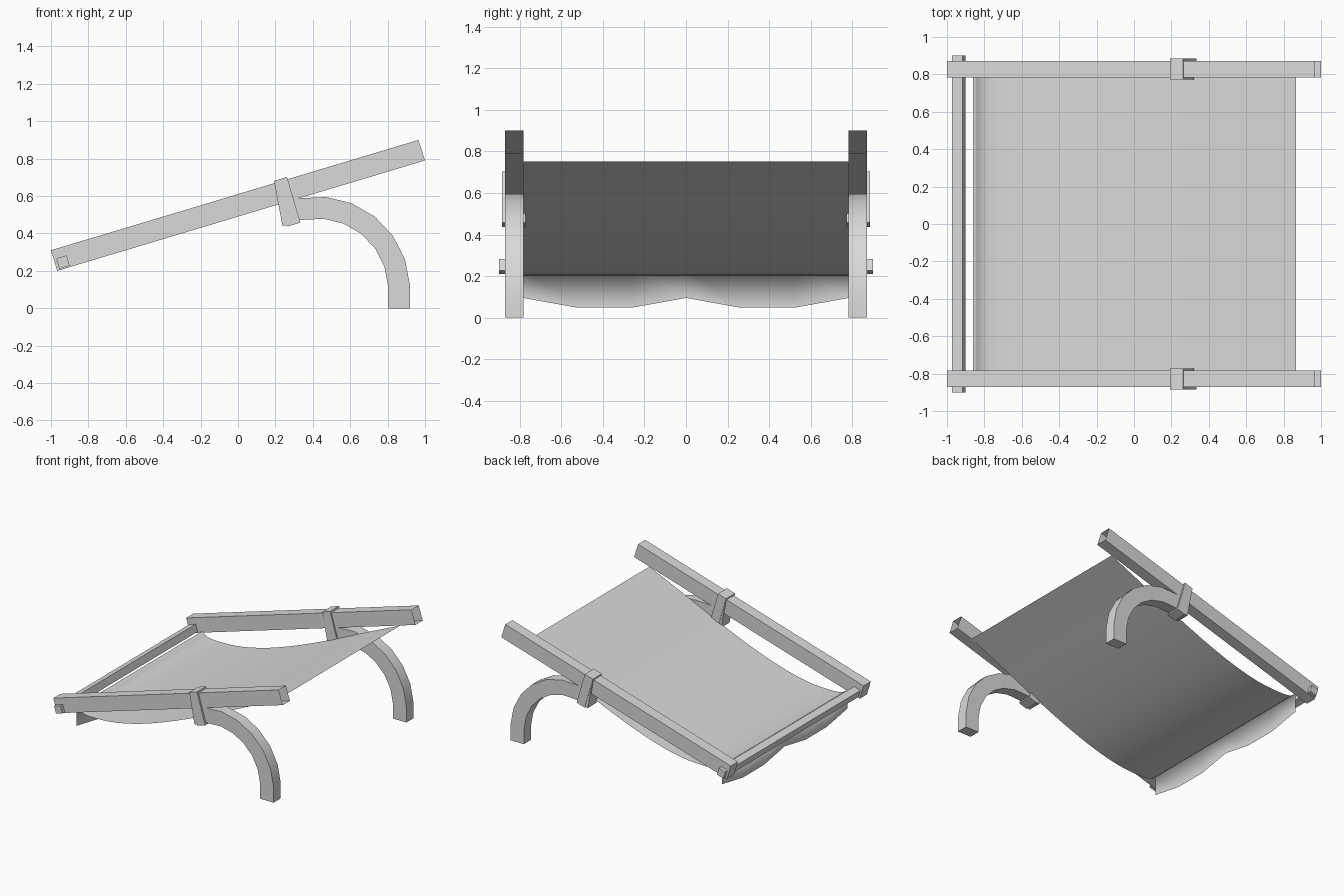
import bpy, bmesh, math
from mathutils import Vector

cube = bpy.data.objects.get("Cube")
if cube:
    bpy.data.objects.remove(cube, do_unlink=True)

grey = bpy.data.materials.new("plain_grey")
grey.use_nodes = True
GREY = (0.7, 0.7, 0.7, 1)
grey.diffuse_color = GREY
grey.node_tree.nodes["Principled BSDF"].inputs["Base Color"].default_value = GREY


def finish(name, bm, smooth_angle=None, fix_normals=True):
    if fix_normals:
        bmesh.ops.recalc_face_normals(bm, faces=bm.faces)
    mesh = bpy.data.meshes.new(name)
    bm.to_mesh(mesh)
    bm.free()
    mesh.materials.append(grey)
    obj = bpy.data.objects.new(name, mesh)
    bpy.context.collection.objects.link(obj)
    if smooth_angle:
        bpy.ops.object.select_all(action="DESELECT")
        obj.select_set(True)
        bpy.context.view_layer.objects.active = obj
        bpy.ops.object.shade_smooth_by_angle(angle=math.radians(smooth_angle))


def loft(name, sections, y0, y1, end_cap=True, smooth_angle=None):
    """Bar through a list of (outer, inner) point pairs in the xz plane."""
    bm = bmesh.new()
    rings = []
    for (ox, oz), (ix, iz) in sections:
        corners = ((ox, y0, oz), (ox, y1, oz), (ix, y1, iz), (ix, y0, iz))
        rings.append([bm.verts.new(c) for c in corners])
    for a, b in zip(rings, rings[1:]):
        for i in range(4):
            j = (i + 1) % 4
            bm.faces.new((a[i], a[j], b[j], b[i]))
    bm.faces.new(rings[0])
    if end_cap:
        bm.faces.new(rings[-1])
    finish(name, bm, smooth_angle)


# Curved leg path: short stub in the clamp, arc, straight foot
CENTRE, OUTER, INNER = Vector((0.423, 0.1)), 0.497, 0.38
leg = [((0.27, 0.587), (0.27, 0.47))]
for k in range(7):
    a = math.radians(101 - 16.4 * k)
    d = Vector((math.cos(a), math.sin(a)))
    leg.append((tuple(CENTRE + d * OUTER), tuple(CENTRE + d * INNER)))
leg.append(((0.92, 0), (0.803, 0)))

RAIL = [((-1, 0.31), (-0.967, 0.2)), ((0.965, 0.9), (1, 0.79))]
CLAMP = [((0.192, 0.68), (0.264, 0.437)), ((0.262, 0.702), (0.334, 0.458))]
SOCKET = [((0.193, 0.678), (0.238, 0.44)), ((0.255, 0.695), (0.3, 0.45))]

for side, s in (("right", -1), ("left", 1)):
    rail_y = sorted((s * 0.782, s * 0.871))
    clamp_y = sorted((s * 0.772, s * 0.885))
    socket_y = sorted((s * 0.775, s * 0.882))
    loft(side + "_rail", RAIL, *rail_y, end_cap=False)   # tube open at the high end
    loft(side + "_clamp", CLAMP, *clamp_y)
    loft(side + "_leg_socket", SOCKET, *socket_y)
    loft(side + "_leg", leg, *rail_y, smooth_angle=30)

# Crossbar through the low ends of the rails, tilted with them
tilt = math.atan2(0.59, 1.965)
along = Vector((math.cos(tilt), math.sin(tilt))) * 0.029
up = Vector((-along.y, along.x))
mid = Vector((-0.936, 0.247))
loft("crossbar", [(tuple(mid - along + up), tuple(mid - along - up)),
                  (tuple(mid + along + up), tuple(mid + along - up))], -0.9, 0.9)


# Sagging cloth with a scalloped flap at the low end
def spline(p, t):
    """Catmull-Rom through the profile points."""
    i = min(int(t), len(p) - 2)
    f = t - i
    b, c = p[i], p[i + 1]
    a = p[i - 1] if i else 2 * b - c
    d = p[i + 2] if i + 2 < len(p) else 2 * c - b
    return 0.5 * (2 * b + (c - a) * f + (2 * a - 5 * b + 4 * c - d) * f ** 2
                  + (3 * b - a - 3 * c + d) * f ** 3)


profile = [Vector(p) for p in ((0.867, 0.75), (0.6, 0.63), (0.32, 0.5), (0, 0.365),
                               (-0.27, 0.27), (-0.5, 0.215), (-0.68, 0.2),
                               (-0.8, 0.207), (-0.86, 0.243))]
STEPS = 3
points = [spline(profile, k / STEPS) for k in range((len(profile) - 1) * STEPS + 1)]
HEM = (0.095, 0.048, 0.048, 0.095, 0.048, 0.048, 0.095)

bm = bmesh.new()
columns = []
for i, hem in enumerate(HEM):
    y = -0.783 + 1.566 * i / (len(HEM) - 1)
    col = [bm.verts.new((p.x, y, p.y)) for p in points]
    col.append(bm.verts.new((-0.86, y, hem)))
    columns.append(col)
for a, b in zip(columns, columns[1:]):
    for k in range(len(a) - 1):
        bm.faces.new((a[k], b[k], b[k + 1], a[k + 1]))
finish("cloth_seat", bm, smooth_angle=179, fix_normals=False)
